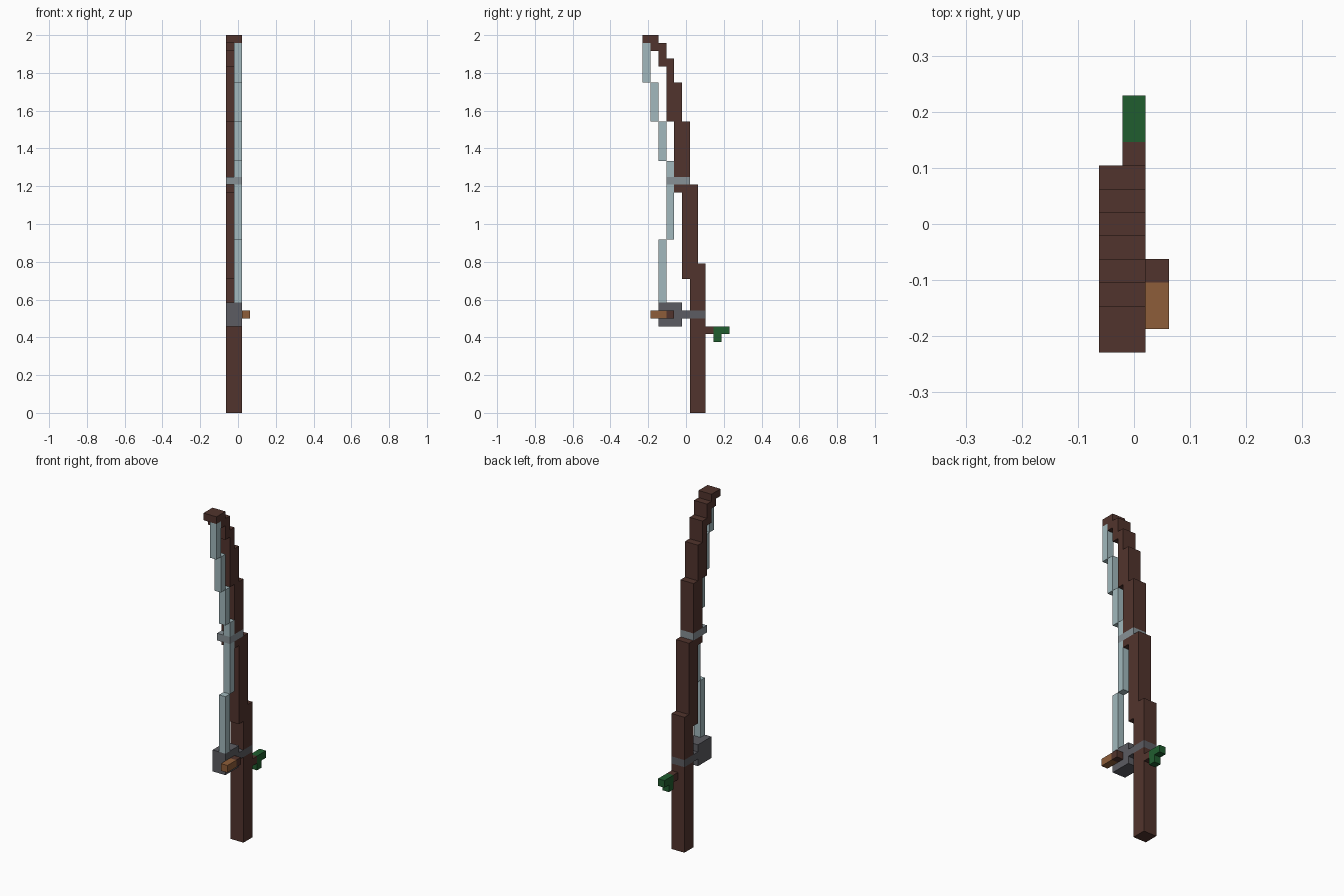
import bpy
import bmesh

if "Cube" in bpy.data.objects:
    bpy.data.objects.remove(bpy.data.objects["Cube"], do_unlink=True)

U = 1 / 24  # one grid block


def material(name, r, g, b):
    m = bpy.data.materials.new(name)
    m.use_nodes = True
    m.diffuse_color = (r, g, b, 1)
    m.node_tree.nodes["Principled BSDF"].inputs["Base Color"].default_value = (r, g, b, 1)
    return m


BROWN = material("dark wood", 0.083, 0.034, 0.026)
LINE = material("pale line blue", 0.360, 0.485, 0.510)
RING = material("light steel", 0.242, 0.283, 0.305)
STEEL = material("dark steel", 0.107, 0.107, 0.122)
ORANGE = material("orange wood", 0.270, 0.110, 0.041)
GREEN = material("green", 0.0144, 0.110, 0.028)

WIDE = (-1.5, 0.5)
THIN = (-0.5, 0.5)
SIDE = (0.5, 1.5)


def blocks(name, mat, x, spans):
    """One object made of boxes; each span is (y0, y1, z0, z1) in blocks."""
    bm = bmesh.new()
    for y0, y1, z0, z1 in spans:
        lo, hi = (x[0], y0, z0), (x[1], y1, z1)
        cube = bmesh.ops.create_cube(bm, size=1)
        for v in cube["verts"]:
            v.co = [U * (lo[i] if v.co[i] < 0 else hi[i]) for i in range(3)]
    mesh = bpy.data.meshes.new(name)
    bm.to_mesh(mesh)
    bm.free()
    mesh.materials.append(mat)
    ob = bpy.data.objects.new(name, mesh)
    bpy.context.collection.objects.link(ob)
    return ob


# Stepped rod, with gaps where the metal bands pass through
blocks("rod_handle", BROWN, WIDE, [(0.5, 2.5, 0, 12), (0.5, 2.5, 13, 19)])
blocks("rod_lower", BROWN, WIDE, [(-0.5, 1.5, 17, 29)])
blocks("rod_middle", BROWN, WIDE, [(-1.5, 0.5, 28, 29), (-1.5, 0.5, 30, 37)])
blocks("rod_upper", BROWN, WIDE, [(-2.5, -0.5, 37, 42), (-2.5, -1.5, 42, 45)])
blocks("rod_tip", BROWN, WIDE, [(-3.5, -2.5, 44, 47), (-4.5, -3.5, 46, 47),
                                (-5.5, -3.5, 47, 48)])

# Fishing line stepping down to the reel
blocks("fishing_line", LINE, THIN, [
    (-5.5, -4.5, 42, 47), (-4.5, -3.5, 37, 42), (-3.5, -2.5, 32, 37),
    (-2.5, -1.5, 30, 32), (-2.5, -1.5, 22, 29), (-3.5, -2.5, 14, 22)])

# Line guide and reel
blocks("line_guide", RING, WIDE, [(-2.5, 0.5, 29, 30)])
blocks("reel_body", STEEL, WIDE, [(-3.5, -0.5, 11, 14)])
blocks("reel_mount", STEEL, WIDE, [(-0.5, 2.5, 12, 13)])

# Crank on the left side
blocks("crank_arm", BROWN, SIDE, [(-2.5, -1.5, 12, 13)])
blocks("crank_knob", ORANGE, SIDE, [(-4.5, -2.5, 12, 13)])

# Rear hook
blocks("hook_stem", BROWN, THIN, [(2.5, 3.5, 10, 11)])
blocks("hook", GREEN, THIN, [(3.5, 5.5, 10, 11), (3.5, 4.5, 9, 10)])
